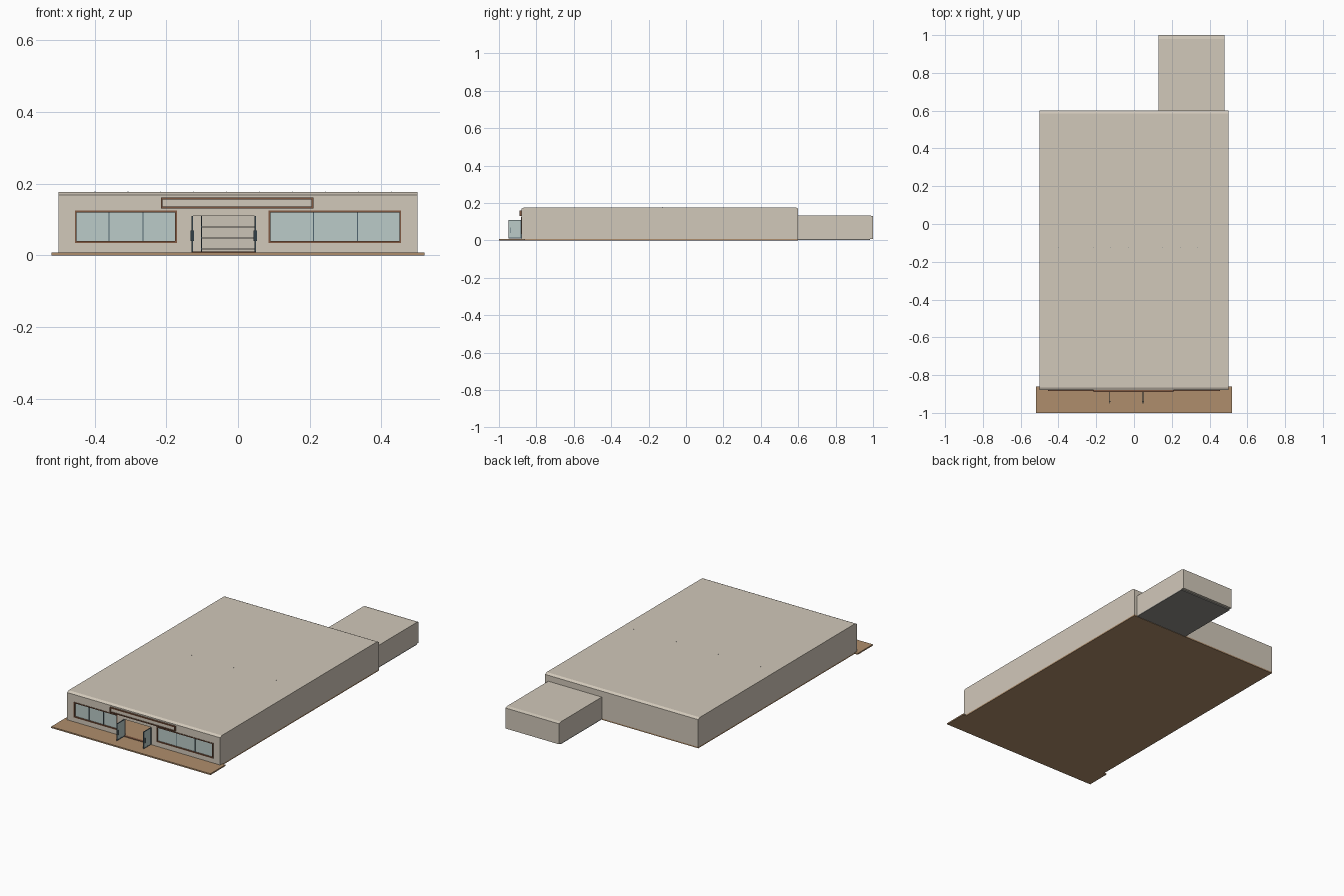
import bpy, bmesh, math

if "Cube" in bpy.data.objects:
    bpy.data.objects.remove(bpy.data.objects["Cube"])


def material(name, r, g, b):
    m = bpy.data.materials.new(name)
    m.diffuse_color = (r, g, b, 1)
    m.use_nodes = True
    m.node_tree.nodes["Principled BSDF"].inputs["Base Color"].default_value = m.diffuse_color
    return m


PLASTER = material("plaster", 0.64, 0.58, 0.49)
PAVING = material("paving", 0.43, 0.27, 0.15)
WOOD = material("wood", 0.22, 0.10, 0.055)
GLASS = material("glass", 0.50, 0.60, 0.58)
STEEL = material("steel", 0.08, 0.13, 0.16)
GREY = material("concrete", 0.28, 0.27, 0.25)
SHELF = material("shelf", 0.60, 0.55, 0.47)


def finish(name, bm, mat):
    bmesh.ops.recalc_face_normals(bm, faces=bm.faces)
    me = bpy.data.meshes.new(name)
    bm.to_mesh(me)
    bm.free()
    me.materials.append(mat)
    ob = bpy.data.objects.new(name, me)
    bpy.context.collection.objects.link(ob)
    return ob


def boxes(name, mat, *items):
    """One object from boxes given as (x0, x1, y0, y1, z0, z1)."""
    bm = bmesh.new()
    for x0, x1, y0, y1, z0, z1 in items:
        vs = bmesh.ops.create_cube(bm, size=1)["verts"]
        for v in vs:
            v.co.x = x1 if v.co.x > 0 else x0
            v.co.y = y1 if v.co.y > 0 else y0
            v.co.z = z1 if v.co.z > 0 else z0
    return finish(name, bm, mat)


def prism(name, mat, profile, x0, x1):
    """Extrude a (y, z) profile along x."""
    bm = bmesh.new()
    face = bm.faces.new([bm.verts.new((x0, y, z)) for y, z in profile])
    ext = bmesh.ops.extrude_face_region(bm, geom=[face], use_keep_orig=True)["geom"]
    for v in ext:
        if isinstance(v, bmesh.types.BMVert):
            v.co.x = x1
    return finish(name, bm, mat)


def border(x0, x1, z0, z1, y0, y1, t):
    """Four bars round a rectangle in the xz plane."""
    return [(x0, x1, y0, y1, z0, z0 + t), (x0, x1, y0, y1, z1 - t, z1),
            (x0, x0 + t, y0, y1, z0 + t, z1 - t), (x1 - t, x1, y0, y1, z0 + t, z1 - t)]


FRONT, BACK, FLOOR, T = -0.88, 0.6, 0.008, 0.015

# Floor and the wider front pavement
boxes("shop_floor", PAVING, (-0.5, 0.5, -0.86, BACK, 0, FLOOR))
boxes("front_pavement", PAVING, (-0.52, 0.52, -1.0, -0.86, 0, FLOOR))

# Side and back walls
for side, x in (("left", -0.5), ("right", 0.5 - T)):
    boxes(side + "_wall", PLASTER, (x, x + T, FRONT, BACK, FLOOR, 0.165))
boxes("back_wall", PLASTER, (-0.5 + T, 0.5 - T, BACK - T, BACK, FLOOR, 0.165))

# Front wall around two windows and the doorway
openings = [(-0.455, -0.17, 0.035, 0.125), (-0.13, 0.05, FLOOR, 0.11),
            (0.085, 0.455, 0.035, 0.125)]
pieces, x = [], -0.5 + T
for x0, x1, z0, z1 in openings:
    pieces.append((x, x0, FRONT, FRONT + T, FLOOR, 0.165))
    pieces.append((x0, x1, FRONT, FRONT + T, z1, 0.165))
    if z0 > FLOOR:
        pieces.append((x0, x1, FRONT, FRONT + T, FLOOR, z0))
    x = x1
pieces.append((x, 0.5 - T, FRONT, FRONT + T, FLOOR, 0.165))
boxes("front_wall", PLASTER, *pieces)

# Roof slab with chamfered front and back edges
prism("main_roof", PLASTER, [(FRONT, 0.165), (FRONT, 0.169), (-0.865, 0.177),
      (0.585, 0.177), (BACK, 0.169), (BACK, 0.165)], -0.5, 0.5)

# Windows
for side, (x0, x1, z0, z1), bars in (("left", openings[0], (-0.36, -0.265)),
                                     ("right", openings[2], (0.21, 0.333))):
    boxes(side + "_window_frame", WOOD, *border(x0, x1, z0, z1, FRONT - 0.003, FRONT + T, 0.005))
    boxes(side + "_window_glass", GLASS,
          (x0 + 0.005, x1 - 0.005, FRONT + 0.006, FRONT + 0.009, z0 + 0.005, z1 - 0.005))
    boxes(side + "_window_mullions", STEEL,
          *[(b - 0.0015, b + 0.0015, FRONT + 0.003, FRONT + 0.011, z0 + 0.005, z1 - 0.005)
            for b in bars])

# Blank sign board
boxes("sign_panel", PLASTER, (-0.21, 0.205, FRONT - 0.005, FRONT, 0.135, 0.157))
boxes("sign_frame", WOOD, *border(-0.215, 0.21, 0.131, 0.161, FRONT - 0.01, FRONT, 0.005))

# Glass doors standing open
for side, x in (("left", -0.13), ("right", 0.046)):
    y0, y1, z0, z1, w = -0.95, FRONT, 0.01, 0.11, 0.004
    boxes(side + "_door_frame", STEEL,
          (x, x + w, y0, y1, z0, z0 + w), (x, x + w, y0, y1, z1 - w, z1),
          (x, x + w, y0, y0 + w, z0, z1), (x, x + w, y1 - w, y1, z0, z1))
    boxes(side + "_door_glass", GLASS,
          (x + 0.001, x + 0.003, y0 + w, y1 - w, z0 + w, z1 - w))
    boxes(side + "_door_handle", STEEL,
          (x - 0.003, x + w + 0.003, y0 + 0.010, y0 + 0.013, 0.04, 0.07))
boxes("door_threshold", WOOD, (-0.13, 0.05, FRONT, FRONT + T, FLOOR, 0.011))

# Shelving rows inside
for i, y in enumerate((-0.55, -0.12, 0.3)):
    parts = [(-0.1, 0.42, y + 0.025, y + 0.03, FLOOR, 0.12)]
    parts += [(-0.1, 0.42, y, y + 0.055, z, z + 0.004) for z in (0.016, 0.047, 0.078)]
    boxes(f"shelf_boards_{i + 1}", SHELF, *parts)
    boxes(f"shelf_posts_{i + 1}", STEEL,
          *[(p, p + 0.003, y, y + 0.055, FLOOR, 0.12) for p in (-0.103, 0.16, 0.42)])

# Ceiling rods whose tips reach the roof
boxes("ceiling_rods", STEEL,
      *[(-0.4 + 0.092 * i, -0.398 + 0.092 * i, -0.127, -0.125, 0.15, 0.1775) for i in range(10)])

# Rear storeroom
AX0, AX1 = 0.13, 0.48
boxes("storeroom_floor", GREY, (AX0, AX1, BACK, 0.985, 0.002, FLOOR))
boxes("storeroom_side_walls", PLASTER, (AX0, AX0 + 0.01, BACK, 0.985, FLOOR, 0.127),
      (AX1 - 0.01, AX1, BACK, 0.985, FLOOR, 0.127))
boxes("storeroom_back_wall", PLASTER, (AX0, AX1, 0.985, 1.0, 0.008, 0.127))
prism("storeroom_roof", PLASTER, [(BACK, 0.127), (BACK, 0.134), (0.98, 0.134),
      (1.0, 0.129), (1.0, 0.127)], AX0, AX1)
